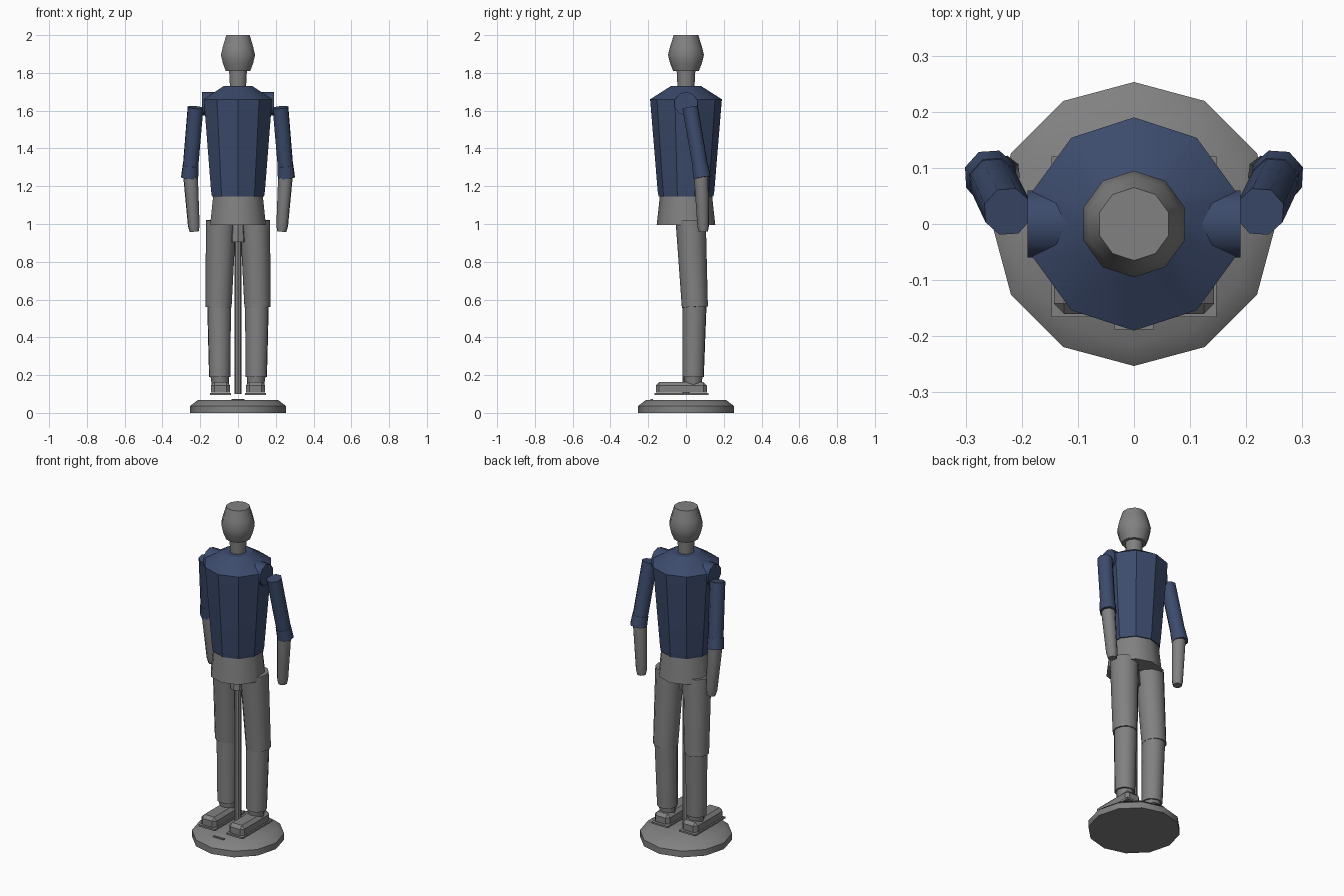
import bpy, bmesh, math
from mathutils import Vector

cube = bpy.data.objects.get("Cube")
if cube:
    bpy.data.objects.remove(cube, do_unlink=True)


def material(name, rgb):
    m = bpy.data.materials.new(name)
    m.use_nodes = True
    m.diffuse_color = (*rgb, 1)
    m.node_tree.nodes["Principled BSDF"].inputs["Base Color"].default_value = (*rgb, 1)
    return m


GREY = material("plain grey", (0.22, 0.22, 0.22))
BLUE = material("navy blue", (0.045, 0.07, 0.15))


def finish(bm, name, mat, smooth=35):
    bmesh.ops.recalc_face_normals(bm, faces=bm.faces)
    mesh = bpy.data.meshes.new(name)
    bm.to_mesh(mesh)
    bm.free()
    mesh.materials.append(mat)
    ob = bpy.data.objects.new(name, mesh)
    bpy.context.collection.objects.link(ob)
    if smooth:
        bpy.ops.object.select_all(action="DESELECT")
        ob.select_set(True)
        bpy.context.view_layer.objects.active = ob
        bpy.ops.object.shade_smooth_by_angle(angle=math.radians(smooth))
    return ob


def lathe(name, profile, sides, mat, smooth=40):
    """Capped turned solid about z from (radius, height) pairs, a corner on +y."""
    bm = bmesh.new()
    rings = []
    for r, z in profile:
        angles = [math.tau * i / sides + math.pi / 2 for i in range(sides)]
        rings.append([bm.verts.new((r * math.cos(a), r * math.sin(a), z)) for a in angles])
    for low, high in zip(rings, rings[1:]):
        for i in range(sides):
            j = (i + 1) % sides
            bm.faces.new((low[i], low[j], high[j], high[i]))
    bm.faces.new(rings[0])
    bm.faces.new(rings[-1])
    return finish(bm, name, mat, smooth)


def limb(name, start, end, r1, r2, mat, sides=8, tip=None):
    """Tapered tube between two points, optionally with a shorter narrowed end."""
    a, b = Vector(start), Vector(end)
    length = (b - a).length
    profile = [(r1, 0), (r2, length)]
    if tip:
        profile = [(r1, 0), (r2, length - 0.03), (tip, length)]
    ob = lathe(name, profile, sides, mat, 50)
    ob.rotation_mode = "QUATERNION"
    ob.rotation_quaternion = (b - a).to_track_quat("Z", "Y")
    ob.location = a
    return ob


def block(name, low, high, mat, chamfer=0):
    bm = bmesh.new()
    bmesh.ops.create_cube(bm, size=1)
    for v in bm.verts:
        v.co = Vector([l + (c + 0.5) * (h - l) for c, l, h in zip(v.co, low, high)])
    if chamfer:
        top = [e for e in bm.edges if max(v.co.z for v in e.verts) > high[2] - 0.001]
        bmesh.ops.bevel(bm, geom=top, offset=chamfer, segments=1, affect="EDGES")
    return finish(bm, name, mat, 0)


# Stand
lathe("stand_base", [(0.253, 0), (0.253, 0.037), (0.213, 0.068)], 12, GREY)
lathe("support_pole", [(0.019, 0.1), (0.019, 0.95)], 8, GREY)
lathe("pole_socket", [(0.042, 0.905), (0.036, 1.0)], 8, GREY)
block("stand_front_plate", (-0.035, -0.188, 0.066), (0.035, -0.176, 0.074), GREY)

# Body and head
lathe("hips", [(0.155, 0.995), (0.136, 1.17)], 10, GREY)
lathe("torso", [(0.145, 1.145), (0.15, 1.175), (0.19, 1.66), (0.08, 1.73)], 10, BLUE, 30)
lathe("neck", [(0.044, 1.71), (0.05, 1.82)], 10, GREY)
lathe("head", [(0.068, 1.81), (0.084, 1.85), (0.095, 1.895), (0.084, 1.94), (0.065, 2.0)], 10, GREY)

# Limbs on both sides
for side, s in (("left", 1), ("right", -1)):
    limb(side + "_shoulder", (s * 0.11, 0, 1.637), (s * 0.19, 0, 1.637), 0.063, 0.063, BLUE, 10)
    elbow = Vector((s * 0.256, 0.086, 1.245))
    top = Vector((s * 0.225, 0.022, 1.617))
    limb(side + "_sleeve", top, elbow, 0.044, 0.043, BLUE)
    limb(side + "_cuff", elbow.lerp(top, 0.17), elbow, 0.045, 0.048, BLUE)
    limb(side + "_forearm", (s * 0.253, 0.08, 1.28), (s * 0.232, 0.092, 0.96),
         0.041, 0.032, GREY, 8, 0.025)

    limb(side + "_thigh", (s * 0.09, 0.025, 1.018), (s * 0.103, 0.047, 0.56), 0.08, 0.069, GREY, 12)
    limb(side + "_shin", (s * 0.1, 0.046, 0.58), (s * 0.097, 0.038, 0.19), 0.064, 0.057, GREY, 12)
    limb(side + "_ankle", (s * 0.096, 0.038, 0.2), (s * 0.094, 0.038, 0.15), 0.05, 0.045, GREY, 8)

    xs = sorted((s * 0.042, s * 0.143))
    block(side + "_shoe", (xs[0], -0.16, 0.108), (xs[1], 0.11, 0.163), GREY, 0.018)
    block(side + "_sole", (xs[0] - 0.004, -0.166, 0.094), (xs[1] + 0.004, 0.12, 0.104), GREY)
